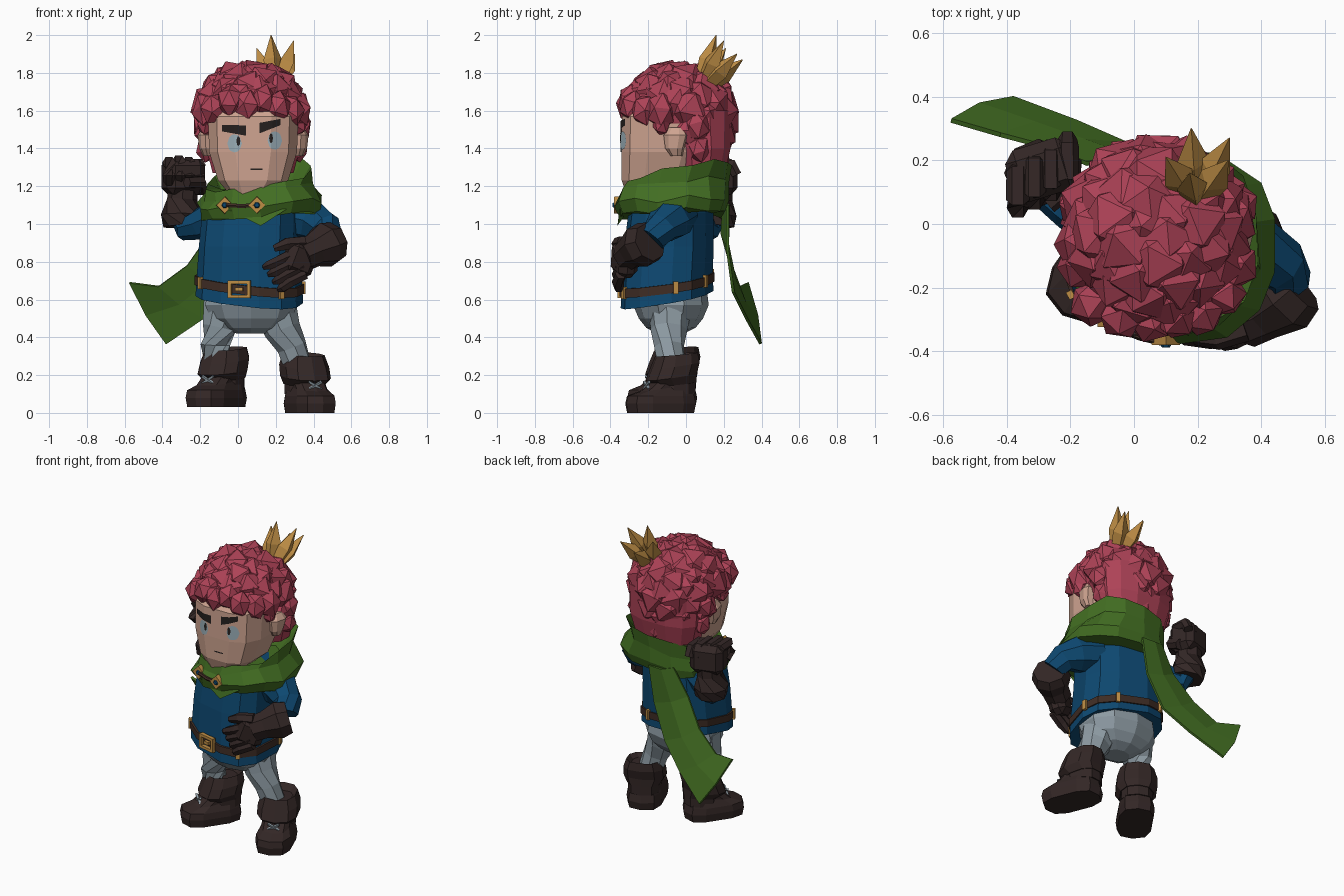
import bpy, bmesh, math, random
from mathutils import Vector, Matrix, Euler
from mathutils.bvhtree import BVHTree

if "Cube" in bpy.data.objects:
    bpy.data.objects.remove(bpy.data.objects["Cube"])
random.seed(4)

def colour(name, r, g, b):
    m = bpy.data.materials.new(name)
    m.diffuse_color = (r, g, b, 1)
    m.use_nodes = True
    m.node_tree.nodes["Principled BSDF"].inputs["Base Color"].default_value = m.diffuse_color
    return m
HAIR = colour("hair red", .42, .055, .095)
SKIN = colour("skin", .62, .37, .28)
GREEN = colour("cloth green", .055, .155, .016)
BLUE = colour("tunic blue", .004, .065, .165)
DARK = colour("leather dark", .033, .02, .019)
BELT = colour("belt brown", .05, .026, .018)
GREY = colour("trouser grey", .27, .33, .37)
GOLD = colour("gold", .52, .27, .06)
PALE = colour("eye pale", .32, .42, .47)
BLACK = colour("brow black", .018, .014, .013)

def mesh(name, mat, verts, faces, fix=True):
    me = bpy.data.meshes.new(name)
    me.from_pydata([tuple(v) for v in verts], [], faces)
    if fix:
        bm = bmesh.new(); bm.from_mesh(me)
        bmesh.ops.recalc_face_normals(bm, faces=bm.faces)
        bm.to_mesh(me); bm.free()
    me.materials.append(mat)
    ob = bpy.data.objects.new(name, me)
    bpy.context.collection.objects.link(ob)
    return ob

def bridge(name, mat, rings):
    n = len(rings[0])
    faces = [(k*n+i, k*n+(i+1) % n, (k+1)*n+(i+1) % n, (k+1)*n+i)
             for k in range(len(rings)-1) for i in range(n)]
    faces += [tuple(range(n)), tuple(range((len(rings)-1)*n, len(rings)*n))]
    return mesh(name, mat, [v for r in rings for v in r], faces)

def ring_point(ring, a, rot, p):
    x, y, z, rx, ry, sx, sy = (tuple(ring) + (0, 0))[:7]
    c, s = math.cos(a), math.sin(a)
    d = Matrix.Rotation(rot, 3, 'Z') @ Vector((math.copysign(abs(c)**(2/p), c)*rx,
                                              math.copysign(abs(s)**(2/p), s)*ry, 0))
    return Vector((x+d.x, y+d.y, z+sx*d.x+sy*d.y))

def loft(name, mat, rings, n=12, rot=0, p=2.5):
    """Horizontal rings: x, y, z, rx, ry and optional slopes."""
    return bridge(name, mat, [[ring_point(r, 2*math.pi*(i+.5)/n, rot, p) for i in range(n)] for r in rings])

def tube(name, mat, pts, n=8):
    """Sweep through points of x, y, z, radius."""
    P = [Vector(p[:3]) for p in pts]
    rings = []
    for k, c in enumerate(P):
        q = (P[min(k+1, len(P)-1)] - P[max(k-1, 0)]).to_track_quat('Z', 'Y')
        rings.append([c + q @ Vector((math.cos(2*math.pi*i/n), math.sin(2*math.pi*i/n), 0))*pts[k][3]
                      for i in range(n)])
    return bridge(name, mat, rings)

def box(name, mat, loc, size, rot=(0, 0, 0), bevel=0):
    bm = bmesh.new()
    bmesh.ops.create_cube(bm, size=1, matrix=Matrix.LocRotScale(Vector(loc), Euler(rot), Vector(size)))
    if bevel:
        bmesh.ops.bevel(bm, geom=bm.edges[:], offset=bevel, segments=1, affect='EDGES')
    me = bpy.data.meshes.new(name); bm.to_mesh(me); bm.free()
    me.materials.append(mat)
    bpy.context.collection.objects.link(bpy.data.objects.new(name, me))

def surface(ob):
    tree = BVHTree.FromPolygons([v.co for v in ob.data.vertices], [p.vertices for p in ob.data.polygons])
    def front_y(x, z):
        hit = tree.ray_cast(Vector((x, -2, z)), Vector((0, 1, 0)))[0]
        return hit.y if hit else -.33
    return front_y

# Head and ears
head = loft("head", SKIN, [(.07, -.17, 1.16, .12, .15), (.08, -.14, 1.23, .19, .205), (.08, -.11, 1.38, .238, .238),
                           (.08, -.1, 1.57, .245, .245), (.08, -.1, 1.68, .17, .16)], p=2.9)
for side in (-1, 1):
    x = .08 + side*.235
    loft("ear", SKIN, [(x, -.05, 1.36, .03, .03), (x+side*.01, -.06, 1.4, .038, .05), (x+side*.015, -.055, 1.47, .04, .065),
                       (x, -.05, 1.51, .03, .04)], 8, -side*.25)

# Painted face details laid on the head
face_y = surface(head)
def decal(name, mat, a, b, h, shape, lift, n=8):
    v = []
    for i in range(n+1):
        t = i/n
        x, z = a[0]+(b[0]-a[0])*t, a[1]+(b[1]-a[1])*t
        for s in (-.5, .5):
            zz = z+s*h*shape(t)
            v.append((x, face_y(x, zz)-lift, zz))
    mesh(name, mat, v, [(2*i, 2*i+2, 2*i+3, 2*i+1) for i in range(n)], False)
oval = lambda t: max(.05, math.sqrt(max(0, 1-(2*t-1)**2)))
for x, z, s in ((-.018, 1.427, -1), (.195, 1.442, 1)):
    decal("eye", PALE, (x-.038, z), (x+.038, z), .095, oval, .004)
    decal("pupil", BLACK, (x-s*.02-.01, z+.012), (x-s*.02+.01, z+.012), .05, oval, .008)
decal("brow", BLACK, (-.085, 1.507), (.042, 1.495), .055, lambda t: .6+.4*t, .006)
decal("brow", BLACK, (.115, 1.508), (.225, 1.54), .055, lambda t: 1-.4*t, .006)
decal("mouth", BLACK, (.065, 1.29), (.13, 1.29), .008, lambda t: 1, .004)

# Curly hair: a core covered in chunky faceted curls, following a hairline
loft("hair_back", HAIR, [(.08, .08, 1.27, .22, .13), (.08, .08, 1.4, .255, .16), (.08, .06, 1.6, .26, .19)])
bm = bmesh.new()
bmesh.ops.create_icosphere(bm, subdivisions=3, radius=1, matrix=Matrix.LocRotScale(Vector((.07, -.05, 1.6)), None, Vector((.265, .275, .225))))
def curl(p, r, stretch=1):
    e = Euler([random.uniform(0, 6) for _ in range(3)]).to_matrix().to_4x4()
    bmesh.ops.create_icosphere(bm, subdivisions=1, radius=r, matrix=Matrix.Translation(p) @ Matrix.Diagonal((1, 1, stretch, 1)) @ e)
N = 96
for i in range(N):
    z = 1-2*(i+.5)/N
    a = i*2.39996
    s = math.sqrt(1-z*z)
    if z < 0:
        s **= .5
    p = Vector((.07+.21*s*math.cos(a), -.04+.22*s*math.sin(a), 1.59+(.18 if z > 0 else .27)*z))
    low = 1.66 if p.y < -.15 else 1.6 if p.y < .03 else 1.36
    if p.z > low:
        curl(p, random.uniform(.1, .125))
# Fringe locks, sideburns and hair behind the ears
for x, y, z, r in ((-.13, -.25, 1.61, .075), (-.04, -.29, 1.65, .075), (.05, -.3, 1.63, .075), (.13, -.29, 1.655, .075),
                   (.21, -.28, 1.62, .075), (.28, -.22, 1.6, .075)):
    curl(Vector((x, y, z)), r, 1.2)
for side in (-1, 1):
    for dx, y, z, r in ((.245, -.13, 1.53, .05), (.24, -.13, 1.6, .08), (.25, .06, 1.52, .07), (.24, .07, 1.4, .06)):
        curl(Vector((.075+side*dx, y, z)), r, 1.3)
me = bpy.data.meshes.new("hair"); bm.to_mesh(me); bm.free()
me.materials.append(HAIR)
bpy.context.collection.objects.link(bpy.data.objects.new("hair", me))

# Tilted crown
for x, y, z in ((.175, .16, 2.0), (.295, .2, 1.97), (.3, .27, 1.9), (.18, .3, 1.87), (.1, .21, 1.93)):
    t = Vector((x, y, z))
    b = Vector((.2, .11, 1.76)) + (t-Vector((.21, .23, 1.93)))*.3
    tube("crown_spike", GOLD, [(*b, .04), (*b.lerp(t, .4), .05), (*t, .002)], 4)

# Tunic, belt, buckle and belt loops
ROT = -.22
loft("tunic", BLUE, [(.06, -.1, .6, .28, .235, -.08, .17), (.06, -.1, .69, .275, .23, -.05, .15), (.06, -.09, .88, .262, .227),
                     (.07, -.08, 1.06, .255, .215), (.09, -.08, 1.16, .18, .16)], rot=ROT, p=2.7)
belt = (.06, -.1, .682, .282, .237, -.09, .14)
loft("belt", BELT, [(.06, -.1, .682+dz, .285-d, .24-d, -.09, .14) for d, dz in ((.03, -.026), (0, -.026), (0, .022), (.03, .022))], rot=ROT, p=2.7)
c = ring_point(belt, 1.5*math.pi, ROT, 2.7)
for dx, dz, w, h in ((-.052, 0, .018, .09), (.052, 0, .018, .09), (0, .038, .12, .018), (0, -.038, .12, .018), (0, 0, .04, .02)):
    o = Matrix.Rotation(ROT, 3, 'Z') @ Vector((dx, -.005, dz))
    box("buckle_part", GOLD, c+o, (w, .025, h), (0, 0, ROT))
for deg in (222, 314, 20, 75, 130):
    a = math.radians(deg)
    box("belt_loop", GOLD, ring_point(belt, a, ROT, 2.7), (.026, .02, .065), (0, 0, a+ROT+math.pi/2))

# Hips and legs
loft("hips", GREY, [(.07, -.08, .42, .08, .07), (.07, -.08, .45, .16, .13), (.07, -.08, .5, .225, .17), (.07, -.08, .57, .255, .2),
                    (.07, -.08, .66, .24, .19)], n=10, p=2.2)
tube("leg", GREY, [(-.07, -.08, .58, .12), (-.1, -.09, .45, .09), (-.12, -.09, .36, .078), (-.11, -.08, .2, .075)])
tube("leg", GREY, [(.19, -.08, .58, .12), (.235, -.09, .44, .098), (.285, -.09, .35, .08), (.33, -.07, .2, .075)])

# Boots with turned-down cuffs and laces
def boot(x, y, z, a):
    d = Vector((math.sin(a), -math.cos(a)))
    def part(name, rows, p):
        loft(name, DARK, [(x+d.x*f, y+d.y*f, z+h, w, l, sl*d.x, sl*d.y) for f, h, w, l, sl in rows], 10, a, p)
    part("boot_foot", [(.08, 0, .108, .185, 0), (.08, .05, .115, .195, 0), (.08, .09, .11, .185, 0), (.05, .135, .09, .14, -.15), (.0, .19, .09, .1, 0)], 3)
    part("boot_shaft", [(0, .1, .1, .11, 0), (0, .2, .1, .11, 0), (0, .27, .1, .1, 0)], 2.4)
    part("boot_cuff", [(0, .15, .105, .115, -.1), (.02, .19, .13, .135, -.15), (0, .25, .128, .13, -.15), (-.01, .31, .108, .112, -.1), (-.01, .28, .08, .08, 0)], 2.4)
    for s in (-1, 1):
        box("boot_lace", GREY, (x+d.x*.16, y+d.y*.16, z+.145), (.08, .014, .012), (.3, s*.5, a))
boot(.35, -.06, 0, .38)
boot(-.07, -.06, .03, -.6)

# Sleeves
tube("sleeve", BLUE, [(.25, -.05, 1.05, .12), (.385, -.09, 1.02, .115), (.46, -.13, .98, .09), (.48, -.18, .92, .08)])
tube("sleeve", BLUE, [(-.08, .0, 1.05, .11), (-.2, .07, 1.0, .085), (-.275, .12, .98, .07), (-.29, .15, 1.04, .07)])

# Raised fist
tube("glove_cuff", DARK, [(-.295, .155, .99, .1), (-.3, .16, 1.05, .108), (-.295, .165, 1.13, .08), (-.29, .17, 1.2, .08)])
box("fist_palm", DARK, (-.29, .17, 1.25), (.21, .17, .19), (0, 0, .3), .035)
for i in range(4):
    x, y, t = -.365+i*.052, i*.026, -.01*abs(i-1)
    tube("fist_finger", DARK, [(x, .19+y, 1.26, .03), (x, .165+y, 1.33+t, .036), (x, .075+y, 1.335+t, .037), (x, .05+y, 1.26, .035), (x, .09+y, 1.22, .028)], 6)
tube("fist_thumb", DARK, [(-.2, .2, 1.18, .035), (-.2, .12, 1.22, .036), (-.27, .06, 1.22, .03)], 6)

# Hand resting on the belly
tube("glove_cuff", DARK, [(.51, -.19, .905, .105), (.465, -.23, .89, .122), (.4, -.28, .86, .09), (.34, -.31, .83, .085)])
box("hand_palm", DARK, (.325, -.325, .815), (.17, .11, .18), (.1, .35, .45), .035)
for i in range(4):
    z, x = .845-i*.04, .28+i*.012
    tube("hand_finger", DARK, [(x+.04, -.345, z+.01, .03), (x-.04, -.36, z-.03, .033), (x-.12+i*.012, -.355, z-.065, .026), (x-.145+i*.014, -.345, z-.075, .014)], 6)
tube("hand_thumb", DARK, [(.35, -.33, .9, .04), (.26, -.36, .895, .036), (.19, -.36, .87, .02)], 6)

# Hooded collar with jagged edges
collar = loft("collar", GREEN, [(.12, -.07, 1.045, .315, .285, .07, .06), (.12, -.07, 1.11, .335, .305, .06, .04), (.105, -.06, 1.18, .29, .285, .15, .1),
                                (.11, -.05, 1.25, .28, .285, .21, .2), (.1, -.06, 1.17, .2, .2)], n=14, p=2.3)
for v in collar.data.vertices:
    v.co += Vector((random.uniform(-.012, .012), random.uniform(-.012, .012), random.uniform(-.02, .02)))
front = surface(collar)
tip_y = front(.11, 1.07)
mesh("collar_point", GREEN, [(-.06, front(-.06, 1.08)-.004, 1.08), (.26, front(.26, 1.08)-.004, 1.08), (.12, tip_y+.005, .99), (.12, tip_y+.06, 1.07)],
     [(0, 1, 2), (0, 2, 3), (1, 2, 3), (0, 1, 3)])

# Brooches joined by a strap
for x in (-.07, .1):
    y = front(x, 1.1)
    tube("brooch", GOLD, [(x, y+.02, 1.1, .047), (x, y-.01, 1.1, .044)], 4)
    tube("brooch_gem", BLUE, [(x, y-.005, 1.1, .02), (x, y-.018, 1.1, .012)], 6)
tube("brooch_strap", BELT, [(-.06, front(-.06, 1.1)-.004, 1.1, .012), (.02, front(.02, 1.1)-.004, 1.095, .012), (.09, front(.09, 1.1)-.004, 1.1, .012)], 6)

# Scarf tail blowing to one side
edges = [((-.05, .2, 1.12), (.12, .22, 1.1)), ((-.15, .19, .95), (.08, .22, .86)), ((-.27, .24, .78), (-.02, .25, .64)),
         ((-.42, .28, .67), (-.18, .32, .5)), ((-.575, .325, .69), (-.38, .395, .365))]
v = []
for a, b in edges:
    m = (Vector(a)+Vector(b))/2 + Vector((-.01, .015, -.01))
    v += [a, m, b]
tail = mesh("scarf_tail", GREEN, v, [(3*k+j, 3*k+j+1, 3*k+j+4, 3*k+j+3) for k in range(4) for j in range(2)])
mod = tail.modifiers.new("thickness", 'SOLIDIFY')
mod.thickness = .015
mod.offset = 0
